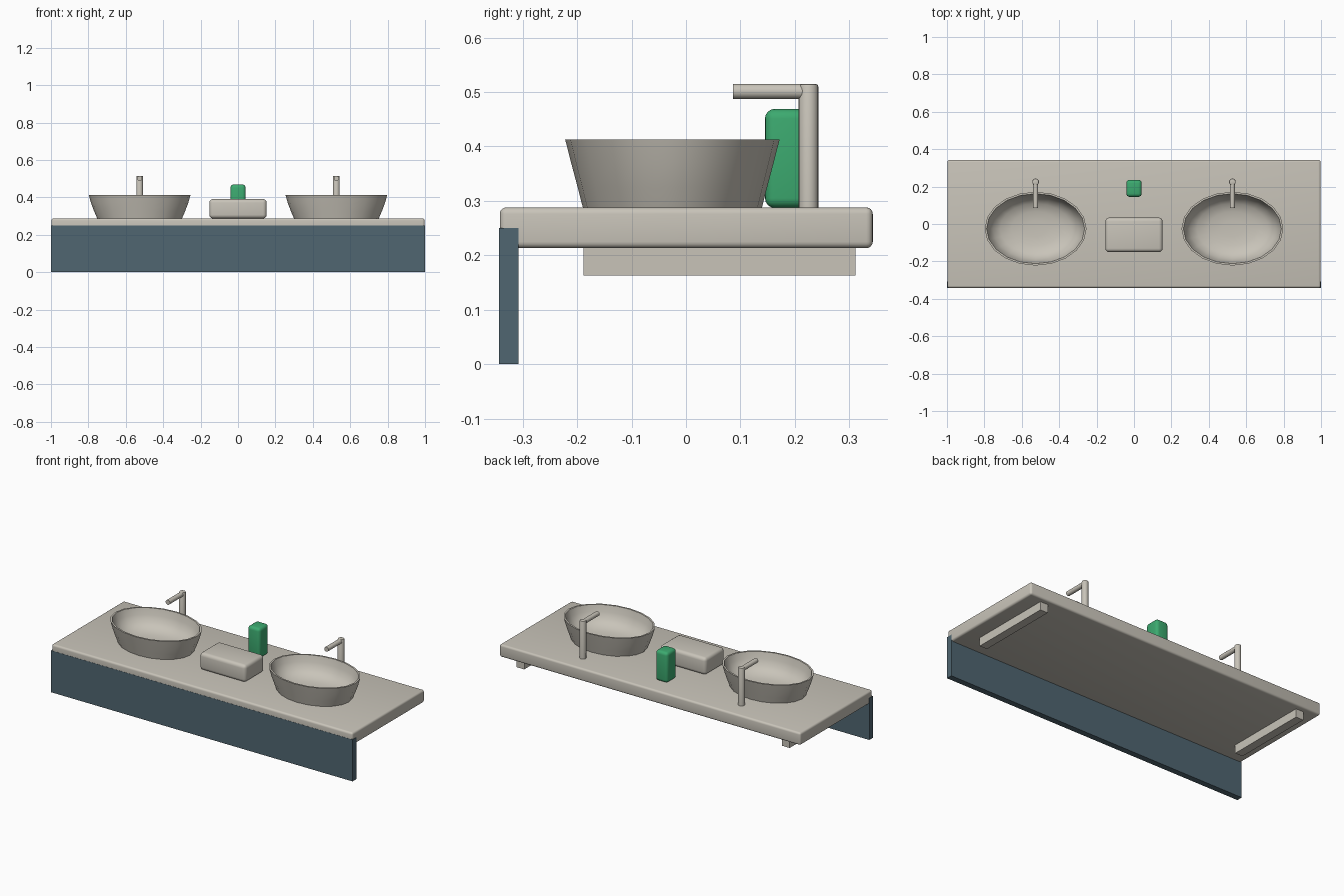
import bpy, bmesh, math
from mathutils import Vector

cube = bpy.data.objects.get("Cube")
if cube:
    bpy.data.objects.remove(cube, do_unlink=True)


def material(name, rgb):
    m = bpy.data.materials.new(name)
    m.use_nodes = True
    m.diffuse_color = (*rgb, 1)
    m.node_tree.nodes["Principled BSDF"].inputs["Base Color"].default_value = (*rgb, 1)
    return m


STONE = material("warm grey stone", (0.58, 0.55, 0.485))
BLUE = material("slate blue panel", (0.08, 0.132, 0.165))
GREEN = material("green plastic", (0.045, 0.40, 0.16))


def finish(bm, name, mat, smooth=True, angle=40):
    bmesh.ops.recalc_face_normals(bm, faces=bm.faces)
    mesh = bpy.data.meshes.new(name)
    bm.to_mesh(mesh)
    bm.free()
    mesh.materials.append(mat)
    ob = bpy.data.objects.new(name, mesh)
    bpy.context.collection.objects.link(ob)
    if smooth:
        bpy.ops.object.select_all(action='DESELECT')
        ob.select_set(True)
        bpy.context.view_layer.objects.active = ob
        bpy.ops.object.shade_smooth_by_angle(angle=math.radians(angle))
    return ob


def box(name, mat, low, high, bevel=0):
    bm = bmesh.new()
    bmesh.ops.create_cube(bm, size=1)
    low, high = Vector(low), Vector(high)
    bmesh.ops.scale(bm, vec=high - low, verts=bm.verts)
    bmesh.ops.translate(bm, vec=(low + high) / 2, verts=bm.verts)
    if bevel:
        bmesh.ops.bevel(bm, geom=bm.edges[:], offset=bevel, segments=4,
                        profile=0.5, affect='EDGES')
    return finish(bm, name, mat, bool(bevel))


def rod(name, mat, start, end, radius, bevel=0):
    bm = bmesh.new()
    start, end = Vector(start), Vector(end)
    axis = end - start
    bmesh.ops.create_cone(bm, cap_ends=True, segments=20, radius1=radius,
                          radius2=radius, depth=axis.length)
    if bevel:
        top = max(v.co.z for v in bm.verts)
        rim = [e for e in bm.edges if all(v.co.z > top - 1e-5 for v in e.verts)]
        bmesh.ops.bevel(bm, geom=rim, offset=bevel, segments=2, profile=0.5,
                        affect='EDGES')
    turn = Vector((0, 0, 1)).rotation_difference(axis).to_matrix()
    bmesh.ops.rotate(bm, matrix=turn, verts=bm.verts)
    bmesh.ops.translate(bm, vec=(start + end) / 2, verts=bm.verts)
    return finish(bm, name, mat)


def basin(name, centre, sides=20):
    # Half-section: outer wall, thin rim, then rounded hollow (rx, ry, z)
    section = [(0.226, 0.164, 0.286), (0.243, 0.174, 0.325), (0.26, 0.186, 0.37),
               (0.272, 0.197, 0.413), (0.262, 0.187, 0.413), (0.25, 0.177, 0.375),
               (0.228, 0.162, 0.34), (0.19, 0.135, 0.315), (0.13, 0.092, 0.301),
               (0.06, 0.043, 0.296)]
    bm = bmesh.new()
    rings = []
    for rx, ry, z in section:
        ring = []
        for i in range(sides):
            a = math.tau * i / sides
            ring.append(bm.verts.new((centre[0] + rx * math.cos(a),
                                      centre[1] + ry * math.sin(a), z)))
        rings.append(ring)
    for lower, upper in zip(rings, rings[1:]):
        for i in range(sides):
            j = (i + 1) % sides
            bm.faces.new((lower[i], lower[j], upper[j], upper[i]))
    bm.faces.new(rings[0][::-1])
    bm.faces.new(rings[-1])
    return finish(bm, name, STONE)


# Counter and hanging front panel
box("countertop", STONE, (-0.998, -0.342, 0.213), (0.998, 0.343, 0.288), 0.012)
box("front_panel", BLUE, (-1, -0.343, 0), (1, -0.308, 0.25))

# Mirrored support rails, basins and taps
for side, s in (("left", 1), ("right", -1)):
    box(side + "_support_rail", STONE, (s * 0.88 - 0.025, -0.188, 0.163),
        (s * 0.88 + 0.025, 0.311, 0.215))
    x = s * 0.526
    basin(side + "_basin", (x, -0.025))
    rod(side + "_tap_column", STONE, (x, 0.225, 0.286), (x, 0.225, 0.515), 0.018, 0.005)
    rod(side + "_tap_spout", STONE, (x, 0.225, 0.501), (x, 0.086, 0.501), 0.014)

# Accessories
box("storage_box", STONE, (-0.153, -0.15, 0.287), (0.153, 0.034, 0.391), 0.02)
box("soap_bottle", GREEN, (-0.041, 0.145, 0.287), (0.041, 0.236, 0.469), 0.018)
